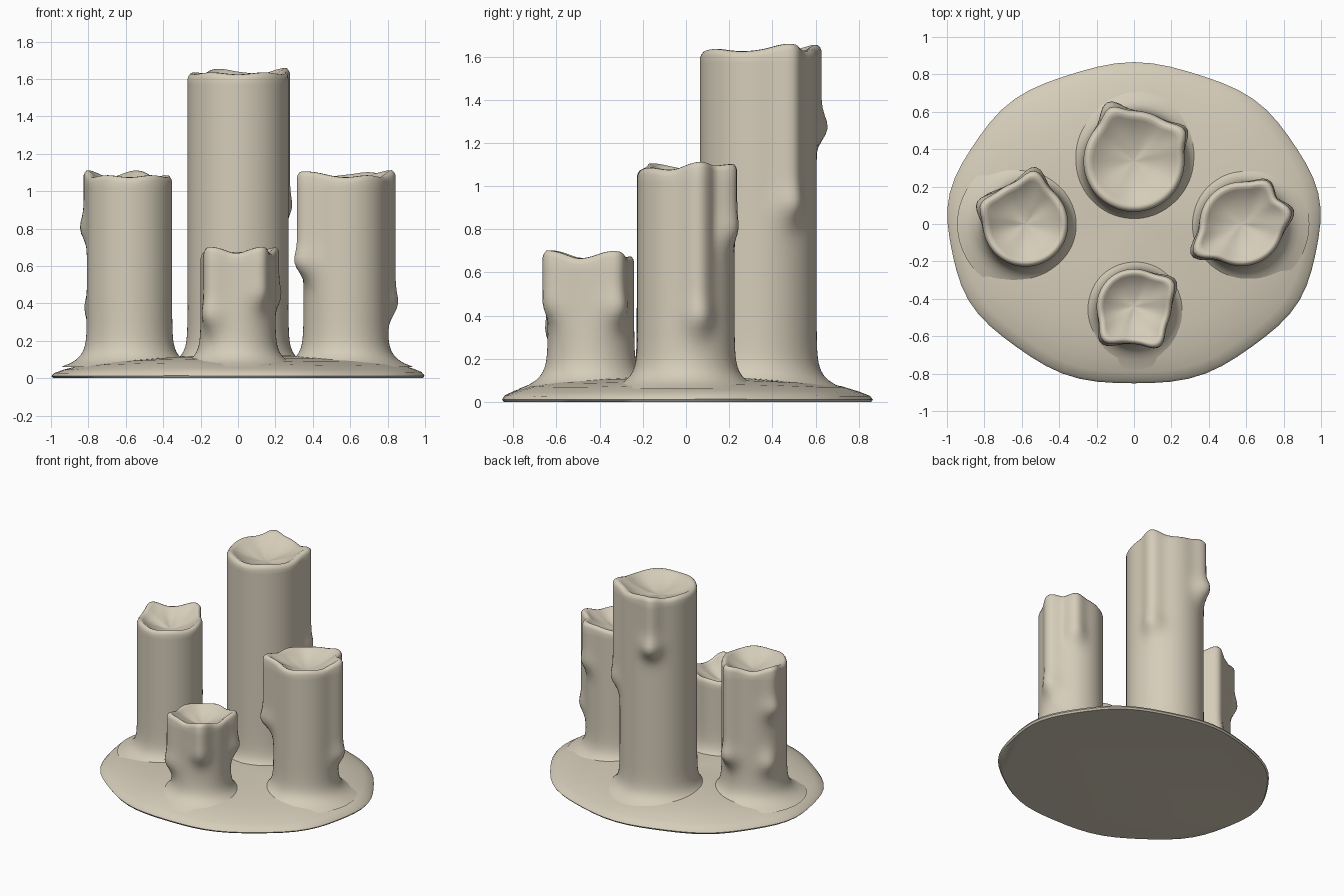
import bpy, bmesh
from math import sin, cos, pi, exp, radians

if "Cube" in bpy.data.objects:
    bpy.data.objects.remove(bpy.data.objects["Cube"])

wax = bpy.data.materials.new("cream wax")
wax.use_nodes = True
wax.diffuse_color = (0.67, 0.61, 0.49, 1)
wax.node_tree.nodes["Principled BSDF"].inputs["Base Color"].default_value = wax.diffuse_color


def lathe(name, rows, point, sides, sharp):
    """Skin rings of points; point(row, angle) gives a position. Both ends are capped."""
    bm = bmesh.new()
    rings = [[bm.verts.new(point(row, 2 * pi * i / sides)) for i in range(sides)]
             for row in rows]
    for a, b in zip(rings, rings[1:]):
        for i in range(sides):
            j = (i + 1) % sides
            bm.faces.new((a[i], a[j], b[j], b[i]))
    bm.faces.new(rings[0][::-1])
    bm.faces.new(rings[-1])
    mesh = bpy.data.meshes.new(name)
    bm.to_mesh(mesh)
    bm.free()
    mesh.materials.append(wax)
    obj = bpy.data.objects.new(name, mesh)
    bpy.context.collection.objects.link(obj)
    bpy.ops.object.select_all(action="DESELECT")
    obj.select_set(True)
    bpy.context.view_layer.objects.active = obj
    bpy.ops.object.shade_smooth_by_angle(angle=radians(sharp))
    return obj


def bump(d, width):
    return exp(-(d / width) ** 2)


def turn(a, degrees):
    """Signed angle between a and a direction."""
    return (a - radians(degrees) + pi) % (2 * pi) - pi


# Pool of melted wax: (scale, height)
def pool_point(row, a):
    s, z = row
    edge = s * (1 + 0.008 * sin(9 * a) * s - 0.004)
    return (edge * cos(a), 0.862 * edge * sin(a), z * (1 + 0.1 * sin(3 * a + 1) * s))


pool = [(0.99, 0), (1, 0.012), (0.985, 0.03), (0.93, 0.05), (0.84, 0.075),
        (0.7, 0.095), (0.5, 0.11), (0.25, 0.118), (0.03, 0.12)]
lathe("wax_pool", pool, pool_point, 64, 50)


def candle(name, x, y, radius, height, drips):
    """Each drip is (direction in degrees, start height, end height, run, bulge)."""
    def swell(a, z):
        total = 0
        for way, top, end, run, bulge in drips:
            d = turn(a, way) * radius
            knob = end + 0.07
            stem = 1 / (1 + exp(-(z - knob) / 0.025)) / (1 + exp((z - top) / 0.025))
            total = max(total, run * stem * bump(d, 0.06) +
                        bulge * bump(z - knob, 0.08) * bump(d, 0.07))
        return total

    def point(row, a):
        z, inset, dish = row
        lip = sum(bump(turn(a, d[0]) * radius, 0.08) for d in drips if d[1] > height)
        r = radius + swell(a, z) + 0.11 * exp(-(z - 0.07) / 0.045)
        r *= 1 - inset
        # Rim rises over drips and waves gently
        z += dish + (0.03 * lip + 0.006 * sin(5 * a)) * (1 - inset) * (z > height - 0.04)
        return (x + r * cos(a), y + r * sin(a), z)

    rows = [(0.06 + 0.02 * i, 0, 0) for i in range(8)]
    steps = int((height - 0.25) / 0.03)
    rows += [(0.22 + (height - 0.25) * i / steps, 0, 0) for i in range(steps + 1)]
    # Rounded rim, then the hollow around the wick
    rows += [(height, inset, dish) for inset, dish in
             ((0.02, -0.015), (0.06, -0.002), (0.12, 0), (0.19, -0.012), (0.32, -0.035),
              (0.5, -0.055), (0.75, -0.075), (0.97, -0.08))]
    lathe(name, rows, point, 72, 60)


candle("tall_back_candle", 0, 0.335, 0.27, 1.63, [
    (114, 2, 1.18, 0.045, 0.05),
    (32, 2, 0.82, 0.05, 0.03)])
candle("right_candle", -0.58, 0, 0.228, 1.08, [
    (156, 2, 0.71, 0.035, 0.035),
    (80, 2, 0.33, 0.06, 0.04),
    (150, 0.5, 0.3, 0.01, 0.035)])
candle("left_candle", 0.575, 0, 0.225, 1.08, [
    (212, 2, 0.52, 0.075, 0.04),
    (14, 2, 0.3, 0.05, 0.03),
    (58, 2, 0.7, 0.045, 0.02)])
candle("short_front_candle", 0, -0.44, 0.2, 0.67, [
    (229, 2, 0.24, 0.05, 0.03),
    (302, 2, 0.34, 0.055, 0.01),
    (32, 2, 0.34, 0.05, 0.03)])
